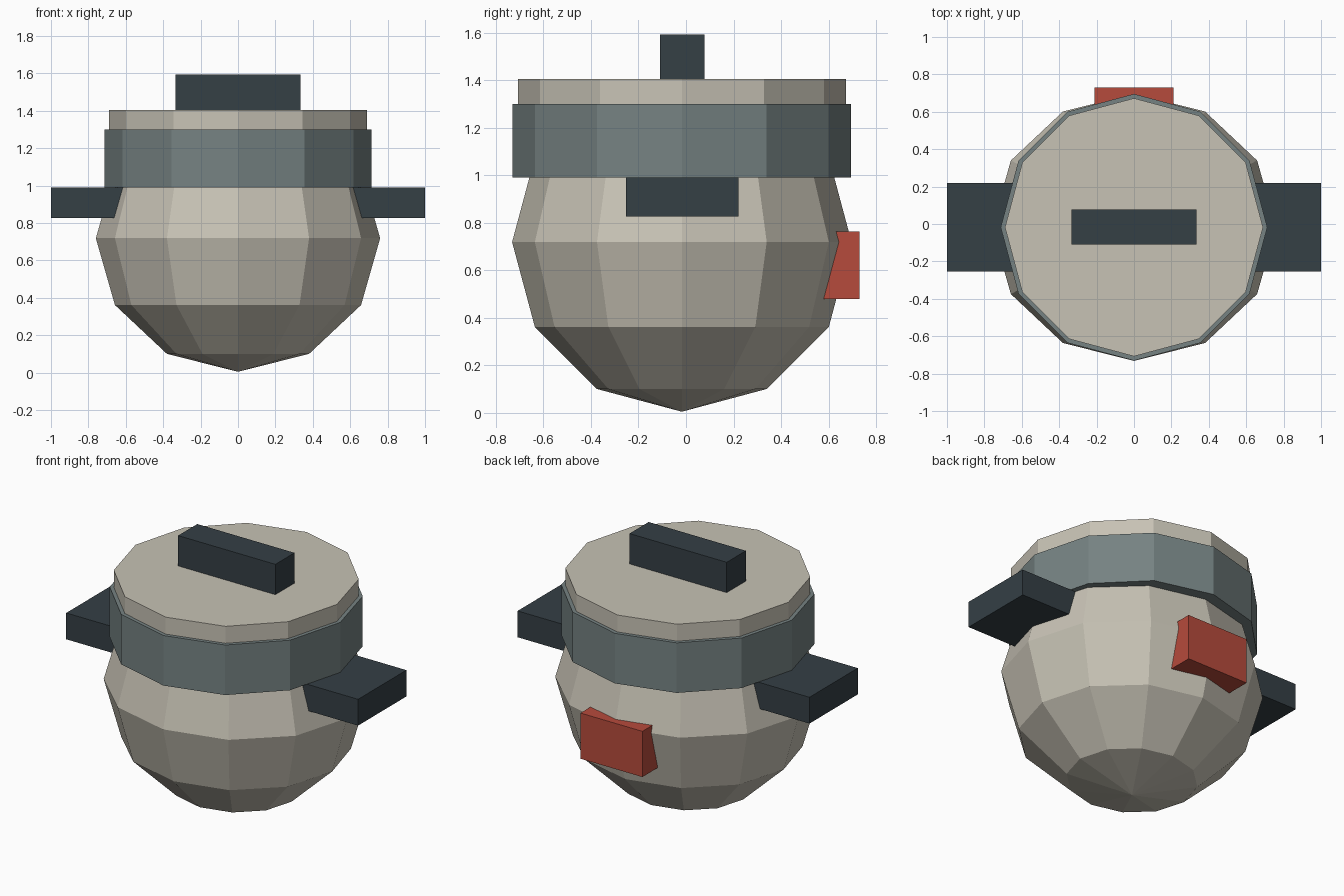
import bpy, bmesh, math

if "Cube" in bpy.data.objects:
    bpy.data.objects.remove(bpy.data.objects["Cube"])

CY = -0.0175  # centre of the round parts in y


def material(name, rgb):
    m = bpy.data.materials.new(name)
    m.diffuse_color = (*rgb, 1)
    m.use_nodes = True
    m.node_tree.nodes["Principled BSDF"].inputs["Base Color"].default_value = m.diffuse_color
    return m


cream = material("cream", (0.57, 0.54, 0.46))
slate = material("slate", (0.18, 0.225, 0.225))
dark = material("dark", (0.035, 0.05, 0.06))
red = material("red", (0.47, 0.07, 0.045))


def lathe(name, profile, mat, y_scale=1.0, sides=12):
    """Revolve (radius, z) points into a closed flat-sided solid."""
    bm = bmesh.new()
    rings = []
    for r, z in profile:
        if r == 0:
            rings.append([bm.verts.new((0, CY, z))] * sides)
        else:
            angles = [2 * math.pi * i / sides for i in range(sides)]
            rings.append([bm.verts.new((r * math.cos(a), CY + r * y_scale * math.sin(a), z))
                          for a in angles])
    for low, high in zip(rings, rings[1:]):
        for i in range(sides):
            j = (i + 1) % sides
            bm.faces.new(list(dict.fromkeys((low[i], low[j], high[j], high[i]))))
    for ring in (rings[0], rings[-1]):
        if ring[0] is not ring[1]:
            bm.faces.new(ring)
    bmesh.ops.recalc_face_normals(bm, faces=bm.faces)
    me = bpy.data.meshes.new(name)
    bm.to_mesh(me)
    bm.free()
    ob = bpy.data.objects.new(name, me)
    bpy.context.collection.objects.link(ob)
    me.materials.append(mat)


def box(name, lo, hi, mat):
    bpy.ops.mesh.primitive_cube_add(size=1, location=[(a + b) / 2 for a, b in zip(lo, hi)])
    ob = bpy.context.object
    ob.name = name
    ob.scale = [b - a for a, b in zip(lo, hi)]
    ob.data.materials.append(mat)


# Round pot: lower part of a stretched sphere, hidden by the band on top
R, H = 0.76, 0.714
pot = [(0, 0.005)]
for k in range(1, 5):
    a = math.radians(30 * k)
    pot.append((R * math.sin(a), 0.005 + H * (1 - math.cos(a))))
lathe("pot_body", pot, cream, y_scale=0.94)

# Collar band and lid
lathe("collar_band", [(0.713, 0.99), (0.713, 1.30)], slate)
lathe("lid", [(0.69, 1.20), (0.69, 1.405)], cream)

# Lid grip and the two side handles
box("lid_grip", (-0.333, -0.11, 1.38), (0.333, 0.077, 1.593), dark)
for side, x0, x1 in (("left", -1.0, -0.5), ("right", 0.5, 1.0)):
    box("side_handle_" + side, (x0, -0.253, 0.827), (x1, 0.22, 0.99), dark)

# Red block on the back
box("back_block", (-0.212, 0.5, 0.48), (0.212, 0.73, 0.763), red)
